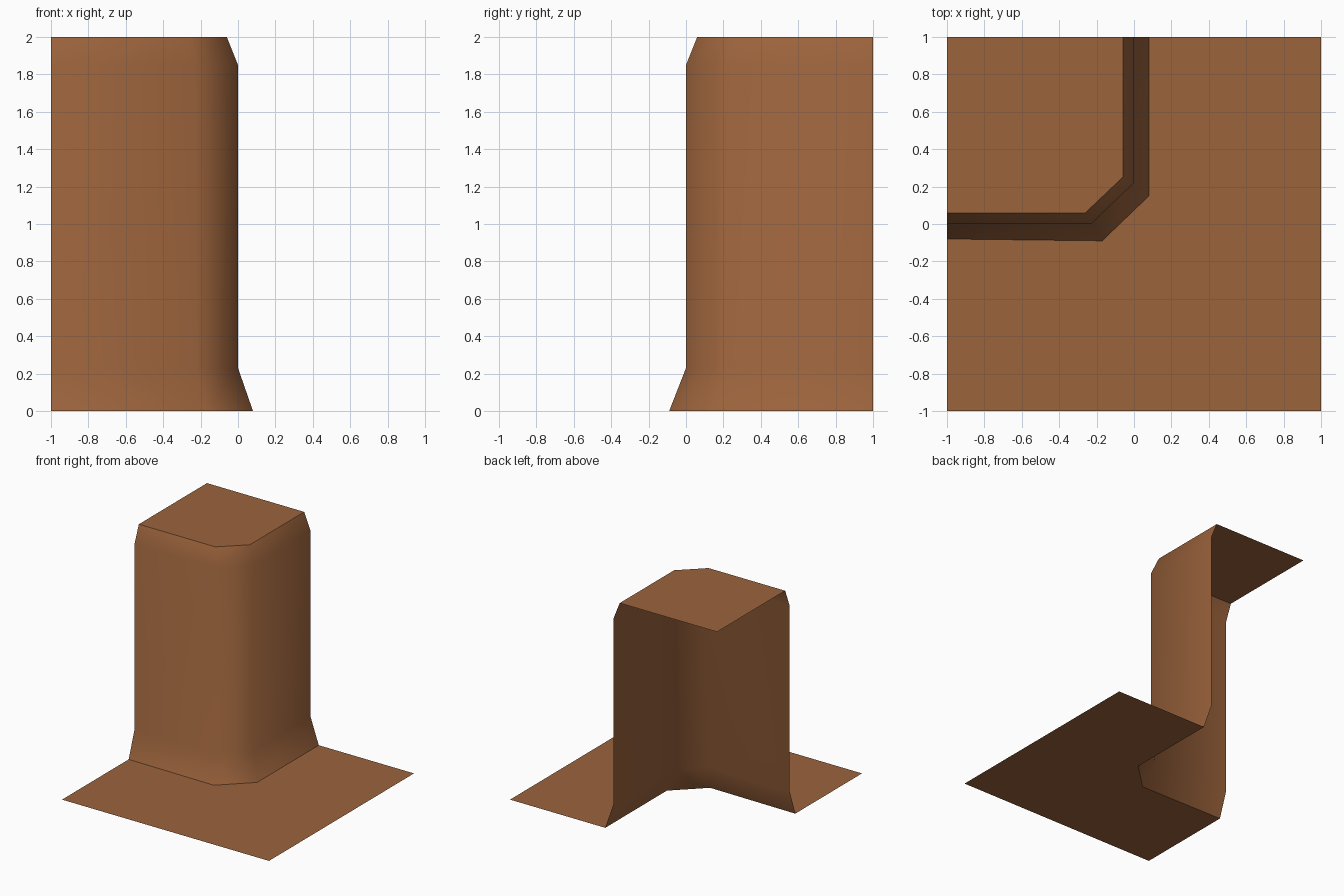
import bpy

if "Cube" in bpy.data.objects:
    bpy.data.objects.remove(bpy.data.objects["Cube"])

# One earthy brown for the whole cliff
brown = bpy.data.materials.new("earth brown")
brown.diffuse_color = (0.33, 0.125, 0.045, 1)
brown.use_nodes = True
brown.node_tree.nodes["Principled BSDF"].inputs["Base Color"].default_value = brown.diffuse_color

# Outline of the corner at each height: left end, two bevel points, back end
rim = [(-1, 0.06), (-0.26, 0.06), (-0.06, 0.25), (-0.06, 1)]
face = [(-1, 0), (-0.23, 0), (0, 0.22), (0, 1)]
foot = [(-1, -0.08), (-0.17, -0.09), (0.08, 0.15), (0.08, 1)]


def make(name, verts, faces, smooth=False):
    mesh = bpy.data.meshes.new(name)
    mesh.from_pydata(verts, [], faces)
    mesh.materials.append(brown)
    for p in mesh.polygons:
        p.use_smooth = smooth
    mesh.update()
    obj = bpy.data.objects.new(name, mesh)
    bpy.context.collection.objects.link(obj)
    return obj


def flat(name, outline, z):
    return make(name, [(x, y, z) for x, y in outline], [range(len(outline))])


# Smooth wall skinned through the outlines, open at the back
rows = [(foot, 0), (face, 0.23), (face, 1.85), (rim, 2)]
verts = [(x, y, z) for outline, z in rows for x, y in outline]
quads = [(r * 4 + c, r * 4 + c + 1, r * 4 + c + 5, r * 4 + c + 4)
         for r in range(3) for c in range(3)]
make("cliff_wall", verts, quads, smooth=True)

# Flat upper ledge and L-shaped lower ground
flat("upper_ledge", rim + [(-1, 1)], 2)
flat("lower_ground", [(-1, -1), (1, -1), (1, 1)] + foot[::-1], 0)
